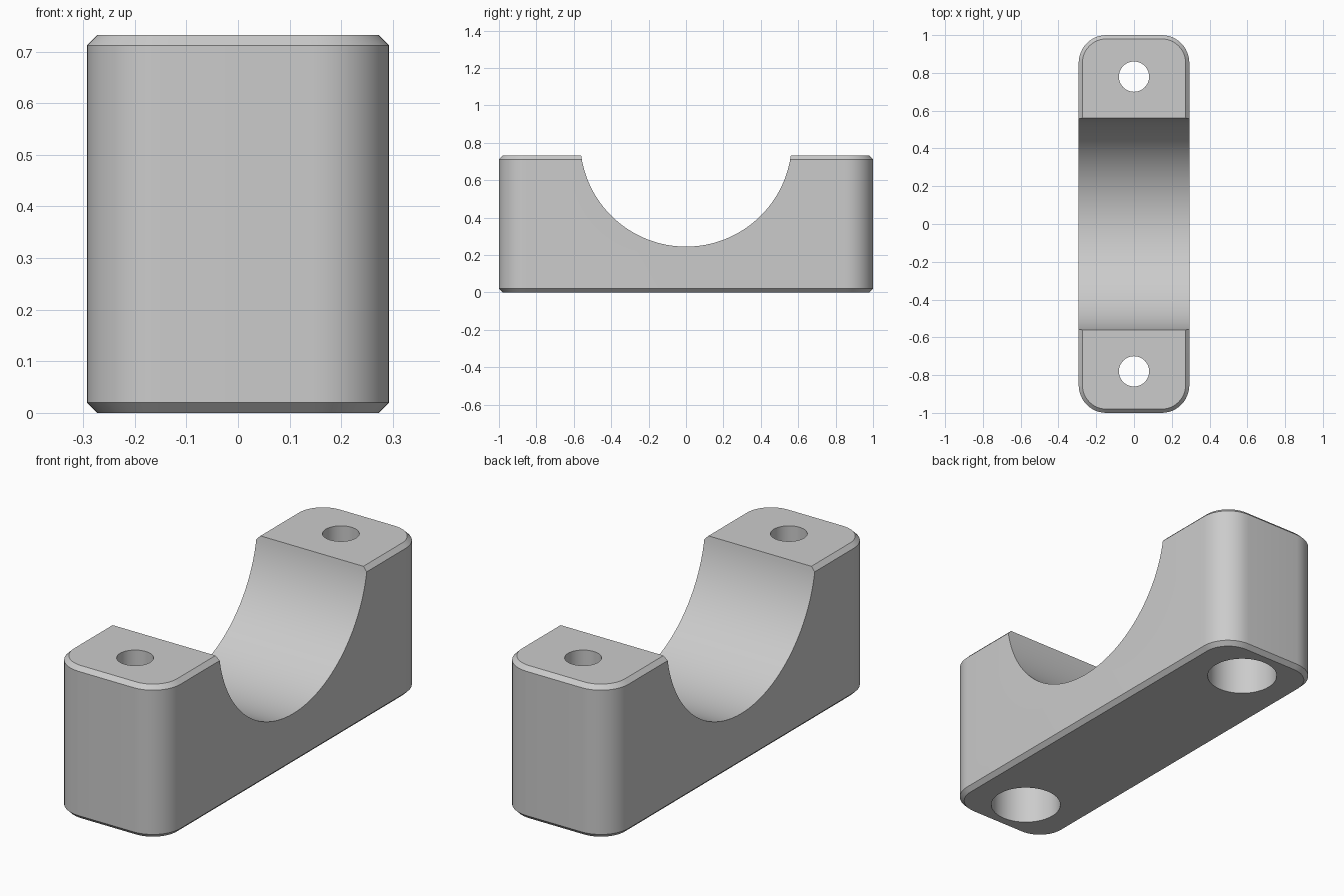
import bpy
import bmesh
import math

HALF_X, HALF_Y, HEIGHT = 0.293, 1.0, 0.732
CORNER, CHAMFER = 0.147, 0.02
SADDLE_R, SADDLE_Z = 0.566, 0.811
HOLE_Y, HOLE_R = 0.78, 0.08
BORE_R, BORE_DEPTH = 0.16, 0.44

if "Cube" in bpy.data.objects:
    bpy.data.objects.remove(bpy.data.objects["Cube"], do_unlink=True)

grey = bpy.data.materials.new("plain grey")
grey.use_nodes = True
colour = (0.6, 0.6, 0.6, 1)
grey.diffuse_color = colour
grey.node_tree.nodes["Principled BSDF"].inputs["Base Color"].default_value = colour


def outline(inset, z, steps=12):
    """Rounded rectangle, inset evenly from the outer wall."""
    points = []
    for corner, (sx, sy) in enumerate([(1, 1), (-1, 1), (-1, -1), (1, -1)]):
        for i in range(steps + 1):
            a = math.pi / 2 * (corner + i / steps)
            r = CORNER - inset
            points.append((sx * (HALF_X - CORNER) + r * math.cos(a),
                           sy * (HALF_Y - CORNER) + r * math.sin(a), z))
    return points


def make_block():
    """Rounded block with chamfered top and bottom rims."""
    bm = bmesh.new()
    levels = [(CHAMFER, 0), (0, CHAMFER), (0, HEIGHT - CHAMFER), (CHAMFER, HEIGHT)]
    rings = [[bm.verts.new(p) for p in outline(*level)] for level in levels]
    for low, high in zip(rings, rings[1:]):
        for i in range(len(low)):
            j = (i + 1) % len(low)
            bm.faces.new((low[i], low[j], high[j], high[i]))
    bm.faces.new(rings[0][::-1])
    bm.faces.new(rings[-1])
    mesh = bpy.data.meshes.new("saddle_clamp")
    bm.to_mesh(mesh)
    bm.free()
    mesh.materials.append(grey)
    obj = bpy.data.objects.new("saddle_clamp", mesh)
    bpy.context.collection.objects.link(obj)
    return obj


def cut(target, name, radius, depth, location, rotation=(0, 0, 0), sides=48):
    """Subtract a cylinder, then discard the cutter."""
    bpy.ops.mesh.primitive_cylinder_add(vertices=sides, radius=radius, depth=depth,
                                        location=location, rotation=rotation)
    cutter = bpy.context.object
    cutter.name = name
    cutter.hide_render = True
    cutter.data.materials.append(grey)
    mod = target.modifiers.new(name, "BOOLEAN")
    mod.operation = "DIFFERENCE"
    mod.solver = "EXACT"
    mod.object = cutter
    bpy.ops.object.select_all(action="DESELECT")
    target.select_set(True)
    bpy.context.view_layer.objects.active = target
    bpy.ops.object.modifier_apply(modifier=mod.name)
    bpy.data.objects.remove(cutter, do_unlink=True)


clamp = make_block()

# Half-round saddle across the middle
cut(clamp, "saddle_cutter", SADDLE_R, 2, (0, 0, SADDLE_Z),
    (0, math.pi / 2, 0), sides=128)

# Screw holes, widened from below for the heads
for side in (-1, 1):
    cut(clamp, "hole_cutter", HOLE_R, 2, (0, side * HOLE_Y, HEIGHT / 2))
    cut(clamp, "bore_cutter", BORE_R, 2 * BORE_DEPTH, (0, side * HOLE_Y, 0))

bpy.ops.object.shade_smooth_by_angle(angle=math.radians(30))
